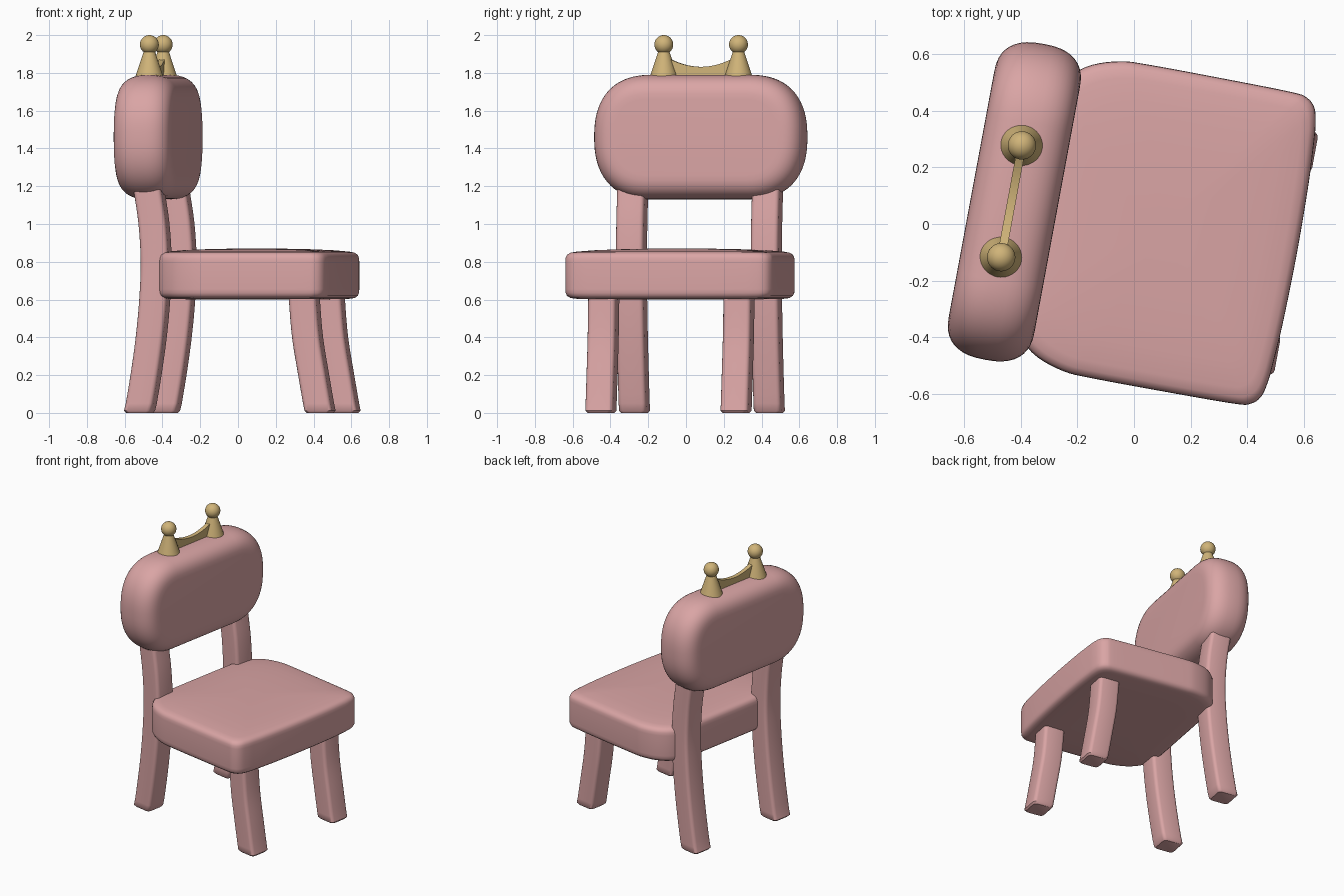
import bpy, bmesh, math
from mathutils import Matrix, Vector

if "Cube" in bpy.data.objects:
    bpy.data.objects.remove(bpy.data.objects["Cube"])

# The chair faces +x, turned slightly clockwise about z
TURN = Matrix.Rotation(math.radians(-10.5), 4, 'Z')


def material(name, rgb):
    m = bpy.data.materials.new(name)
    m.diffuse_color = (*rgb, 1)
    m.use_nodes = True
    m.node_tree.nodes["Principled BSDF"].inputs["Base Color"].default_value = m.diffuse_color
    return m


PINK = material("dusty_pink", (0.70, 0.375, 0.375))
GOLD = material("soft_gold", (0.63, 0.455, 0.19))


def finish(name, bm, mat, angle=40):
    bmesh.ops.recalc_face_normals(bm, faces=bm.faces)
    bm.transform(TURN)
    me = bpy.data.meshes.new(name)
    bm.to_mesh(me)
    bm.free()
    me.materials.append(mat)
    ob = bpy.data.objects.new(name, me)
    bpy.context.collection.objects.link(ob)
    bpy.ops.object.select_all(action='DESELECT')
    ob.select_set(True)
    bpy.context.view_layer.objects.active = ob
    bpy.ops.object.shade_smooth_by_angle(angle=math.radians(angle))
    return ob


def loft(name, rings, mat, angle=40):
    """Skin closed rings of equal length and cap both ends."""
    bm = bmesh.new()
    vs = [[bm.verts.new(p) for p in r] for r in rings]
    n = len(vs[0])
    for a, b in zip(vs, vs[1:]):
        for i in range(n):
            j = (i + 1) % n
            bm.faces.new((a[i], a[j], b[j], b[i]))
    bm.faces.new(vs[0])
    bm.faces.new(vs[-1])
    return finish(name, bm, mat, angle)


def spline(p0, p1, p2, p3, t):
    """Catmull-Rom point between p1 and p2."""
    return 0.5 * (2 * p1 + (p2 - p0) * t + (2 * p0 - 5 * p1 + 4 * p2 - p3) * t * t
                  + (3 * p1 - p0 - 3 * p2 + p3) * t ** 3)


def spow(x, e):
    return math.copysign(abs(x) ** e, x)


# Seat: rounded outline (half, mirrored), narrowing at the back, domed on top
half = [(.585, 0), (.581, .25), (.573, .40), (.566, .47), (.552, .52), (.52, .55),
        (.46, .56), (.2, .563), (-.05, .563), (-.15, .557), (-.25, .525),
        (-.32, .47), (-.355, .40), (-.37, .3), (-.372, 0)]
ctrl = [Vector(p) for p in half + [(u, -v) for u, v in half[-2:0:-1]]]
k = len(ctrl)
outline = [spline(ctrl[i - 1], ctrl[i], ctrl[(i + 1) % k], ctrl[(i + 2) % k], s / 4)
           for i in range(k) for s in range(4)]
levels = [(.3, .60), (.6, .60), (.9, .604), (.955, .608), (.985, .62), (.997, .635),
          (1, .655), (1, .80), (.997, .82), (.985, .837), (.955, .848), (.9, .854),
          (.75, .861), (.55, .866), (.3, .869), (.1, .87)]
loft("seat", [[(.1 + (p.x - .1) * s, p.y * s, z) for p in outline] for s, z in levels], PINK)

# Backrest: soft rounded slab, layered from rear to front
rings = []
for i in range(21):
    t = math.pi * (i / 20 - .5)
    u = -.43 + .154 * spow(math.sin(t), 2 / 2.5)
    d = .13 * (1 - abs(math.cos(t)) ** (2 / 2.5))
    ring = []
    for q in range(64):
        a = 2 * math.pi * (q + .5) / 64
        c, s = spow(math.cos(a), 2 / 2.4), spow(math.sin(a), 2 / 2.4)
        ring.append((u, math.copysign(.26, c) + c * (.308 - d), 1.46 + s * (.33 - d)))
    rings.append(ring)
loft("backrest", rings, PINK)


# Legs: rounded square section swept along a bowed path of (z, u)
def leg(name, path, v):
    pts = [Vector(p) for p in path]
    ext = [2 * pts[0] - pts[1]] + pts + [2 * pts[-1] - pts[-2]]
    line = [spline(*ext[i:i + 4], s / 4) for i in range(len(pts) - 1) for s in range(4)]
    line.append(pts[-1])
    line[0:1] = [line[0], line[0] + Vector((.012, -.001))]
    rings = []
    for i, (z, u) in enumerate(line):
        h = .064 if i == 0 else .074
        r = .022
        ring = []
        for q in range(16):
            a = math.pi / 2 * (q // 4 + (q % 4) / 3)
            cx = h - r if q // 4 in (0, 3) else r - h
            cy = h - r if q // 4 in (0, 1) else r - h
            ring.append((u + cx + r * math.cos(a), v + cy + r * math.sin(a), z))
        rings.append(ring)
    loft(name, rings, PINK)


back = [(0, -.462), (.2, -.428), (.4, -.40), (.6, -.381), (.8, -.373), (1.0, -.385),
        (1.17, -.41), (1.3, -.43)]
front = [(0, .51), (.2, .475), (.4, .442), (.6, .425), (.7, .42)]
for side, sg in (("left", 1), ("right", -1)):
    leg("back_leg_" + side, back, sg * .363)
    leg("front_leg_" + side, front, sg * .364)

    # Crown finials: tapered post with a ball on top
    bm = bmesh.new()
    bmesh.ops.create_cone(bm, cap_ends=True, segments=40, radius1=.079, radius2=.026,
                          depth=.16, matrix=Matrix.Translation((-.44, sg * .201, 1.845)))
    finish("crown_post_" + side, bm, GOLD)
    bm = bmesh.new()
    bmesh.ops.create_uvsphere(bm, u_segments=32, v_segments=20, radius=.05,
                              matrix=Matrix.Translation((-.44, sg * .201, 1.95)))
    finish("crown_ball_" + side, bm, GOLD)

# Crown band: thin strip with a sagging top edge between the posts
rings = []
for i in range(17):
    v = -.2 + .4 * i / 16
    top = 1.832 + 1.5 * v * v
    rings.append([(-.455, v, 1.77), (-.425, v, 1.77), (-.425, v, top), (-.455, v, top)])
loft("crown_band", rings, GOLD)
